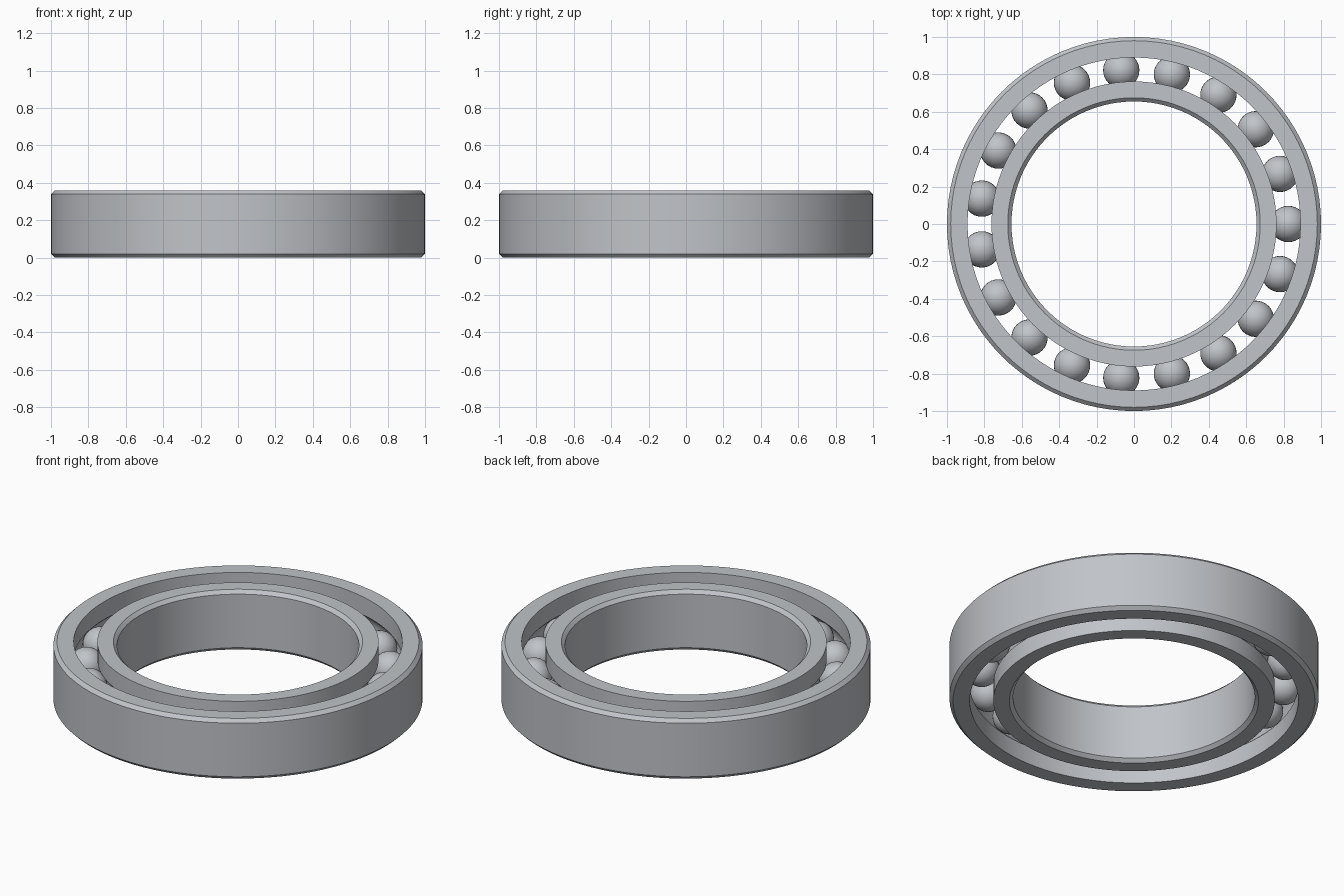
import bpy
import bmesh
from math import sin, cos, pi, radians, sqrt, atan2
from mathutils import Matrix, Vector

if "Cube" in bpy.data.objects:
    bpy.data.objects.remove(bpy.data.objects["Cube"], do_unlink=True)

HEIGHT, MID = 0.36, 0.18
CHAMFER = 0.02
PITCH_R, BALL_R, GROOVE_R = 0.825, 0.097, 0.098
BALLS, SEGMENTS = 19, 96

steel = bpy.data.materials.new("steel grey")
steel.use_nodes = True
colour = (0.53, 0.55, 0.58, 1)
steel.diffuse_color = colour
steel.node_tree.nodes["Principled BSDF"].inputs["Base Color"].default_value = colour


def finish(name, bm, angle):
    mesh = bpy.data.meshes.new(name)
    bm.to_mesh(mesh)
    bm.free()
    mesh.materials.append(steel)
    obj = bpy.data.objects.new(name, mesh)
    bpy.context.collection.objects.link(obj)
    bpy.ops.object.select_all(action="DESELECT")
    obj.select_set(True)
    bpy.context.view_layer.objects.active = obj
    bpy.ops.object.shade_smooth_by_angle(angle=radians(angle))
    return obj


def race(name, plain_r, groove_side_r):
    """Lathe a ring: chamfered plain wall, and a wall with a ball groove."""
    side = 1 if plain_r > groove_side_r else -1
    inset = plain_r - side * CHAMFER
    profile = [(groove_side_r, 0), (inset, 0), (plain_r, CHAMFER),
               (plain_r, HEIGHT - CHAMFER), (inset, HEIGHT), (groove_side_r, HEIGHT)]
    # Ball groove, traced from top to bottom
    depth = abs(groove_side_r - PITCH_R)
    half = atan2(sqrt(GROOVE_R ** 2 - depth ** 2), depth)
    for i in range(13):
        a = half * (1 - i / 6)
        profile.append((PITCH_R + side * GROOVE_R * cos(a), MID + GROOVE_R * sin(a)))

    bm = bmesh.new()
    rings = []
    for s in range(SEGMENTS):
        t = 2 * pi * s / SEGMENTS
        rings.append([bm.verts.new((r * cos(t), r * sin(t), z)) for r, z in profile])
    n = len(profile)
    for s in range(SEGMENTS):
        a, b = rings[s], rings[(s + 1) % SEGMENTS]
        for i in range(n):
            j = (i + 1) % n
            bm.faces.new((a[i], b[i], b[j], a[j]))
    bmesh.ops.recalc_face_normals(bm, faces=bm.faces)
    return finish(name, bm, 30)


race("outer_race", 1.0, 0.89)
race("inner_race", 0.655, 0.762)

# Balls spaced evenly around the groove
for k in range(BALLS):
    t = 2 * pi * k / BALLS
    centre = Vector((PITCH_R * cos(t), PITCH_R * sin(t), MID))
    bm = bmesh.new()
    bmesh.ops.create_uvsphere(bm, u_segments=32, v_segments=16, radius=BALL_R,
                              matrix=Matrix.Translation(centre))
    finish(f"ball_{k + 1}", bm, 60)
